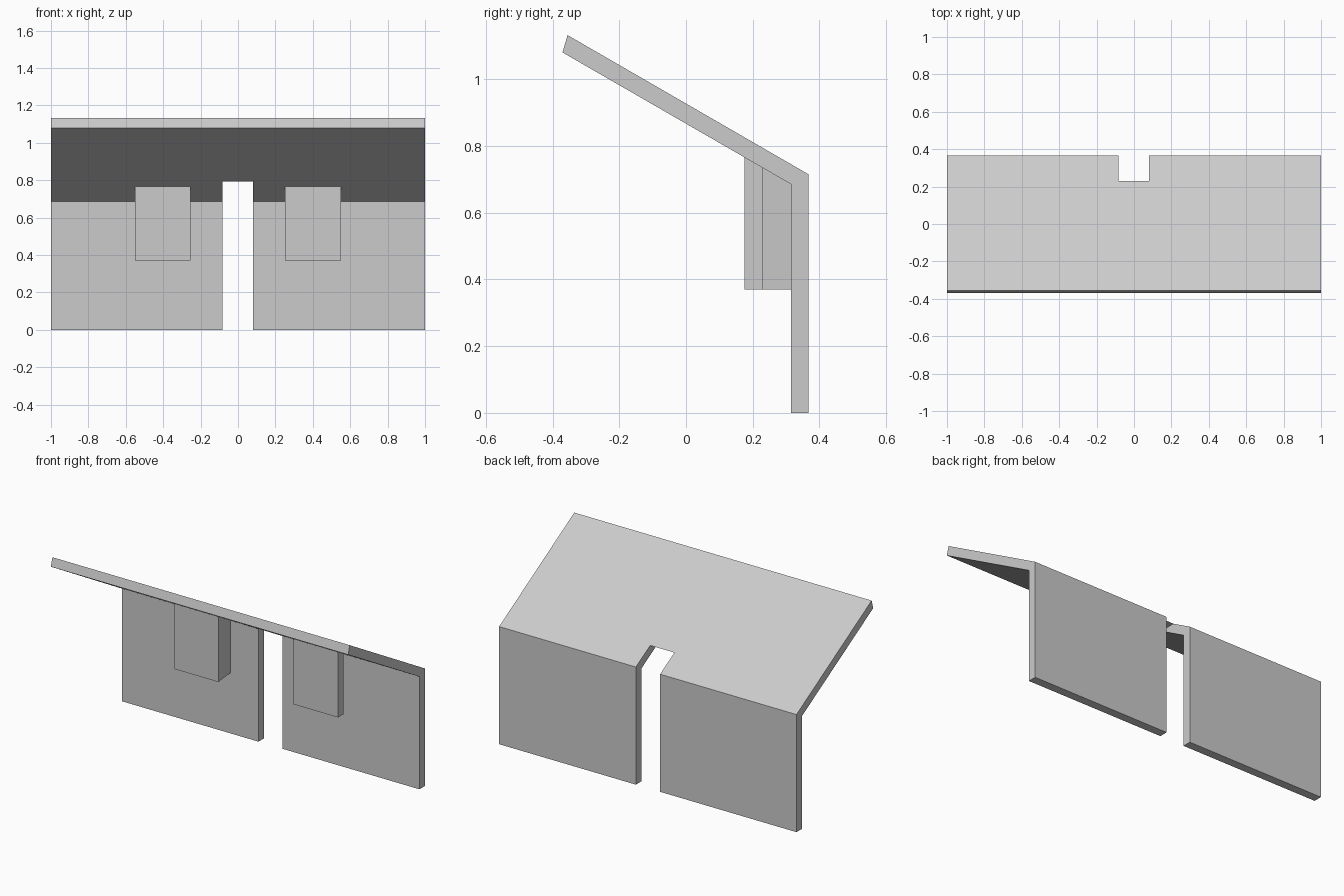
import bpy, bmesh

cube = bpy.data.objects.get("Cube")
if cube:
    bpy.data.objects.remove(cube, do_unlink=True)

grey = bpy.data.materials.new("plain_grey")
grey.use_nodes = True
grey.diffuse_color = (0.6, 0.6, 0.6, 1)
grey.node_tree.nodes["Principled BSDF"].inputs["Base Color"].default_value = (0.6, 0.6, 0.6, 1)


def prism(name, profile, x0, x1, taper=0.0):
    """Extrude a (y, z) profile from x0 to x1; taper pulls in the rear of the x1 side."""
    bm = bmesh.new()
    back = max(y for y, z in profile)
    ends = [[bm.verts.new((x - (taper if x == x1 and y == back else 0), y, z))
             for y, z in profile] for x in (x0, x1)]
    for ring in ends:
        bm.faces.new(ring)
    n = len(profile)
    for i in range(n):
        j = (i + 1) % n
        bm.faces.new((ends[0][i], ends[0][j], ends[1][j], ends[1][i]))
    bmesh.ops.recalc_face_normals(bm, faces=bm.faces)
    mesh = bpy.data.meshes.new(name)
    bm.to_mesh(mesh)
    bm.free()
    mesh.materials.append(grey)
    obj = bpy.data.objects.new(name, mesh)
    bpy.context.collection.objects.link(obj)
    return obj


def underside(y):
    return 0.685 + (0.315 - y) * 0.577


# Back wall and sloping roof in one folded profile
shell = prism("wall_and_roof", [(0.367, 0), (0.367, 0.715), (-0.355, 1.132),
                                (-0.37, 1.08), (0.315, 0.685), (0.315, 0)], -1, 1)

# Central slot through the wall and the rear of the roof
cutter = prism("slot_cutter", [(-0.3, -0.1), (0.6, -0.1), (0.6, 0.794), (-0.3, 0.794)],
               -0.083, 0.08)
slot = shell.modifiers.new("slot", 'BOOLEAN')
slot.operation = 'DIFFERENCE'
slot.solver = 'EXACT'
slot.object = cutter
cutter.hide_render = True
cutter.hide_viewport = True

# Blocks hanging under the roof: a deep one against the wall and a thin slab
for name, x0, x1, rear, taper in (("deep_block", -0.55, -0.255, 0.315, 0.015),
                                  ("thin_slab", 0.25, 0.55, 0.23, 0)):
    prism(name, [(0.175, 0.37), (rear, 0.37), (rear, underside(rear)),
                 (0.175, underside(0.175))], x0, x1, taper)
